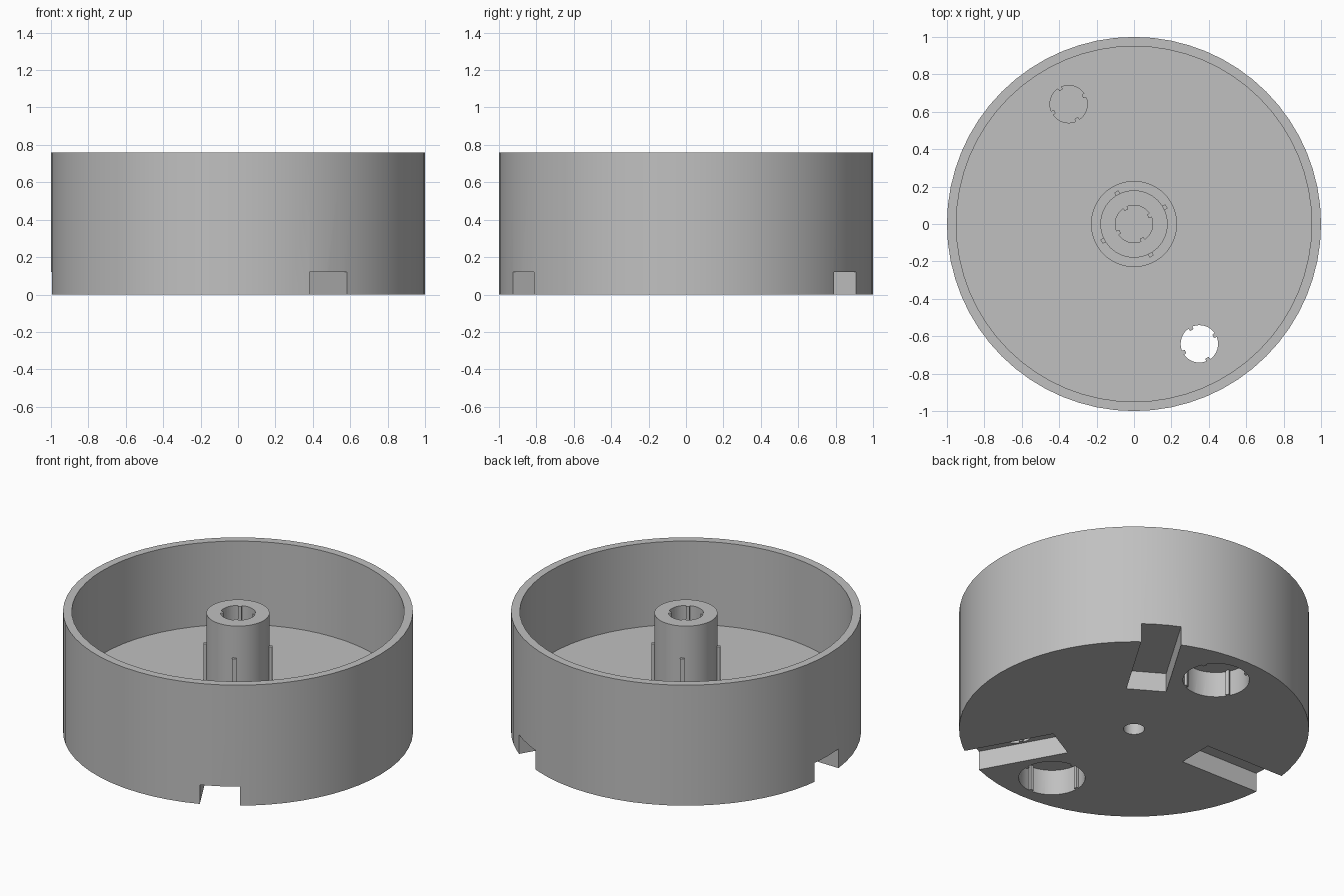
import bpy, bmesh, math
from mathutils import Matrix, Vector

cube = bpy.data.objects.get("Cube")
if cube:
    bpy.data.objects.remove(cube)

FLOOR, HEIGHT = 0.235, 0.76
TURN = 28.6          # rotation of the inner features, in degrees

grey = bpy.data.materials.new("plain_grey")
grey.use_nodes = True
colour = (0.53, 0.53, 0.53, 1)
grey.diffuse_color = colour
grey.node_tree.nodes["Principled BSDF"].inputs["Base Color"].default_value = colour


def polar(radius, degrees):
    a = math.radians(degrees)
    return Vector((radius * math.cos(a), radius * math.sin(a), 0))


def finish(name, bm):
    bmesh.ops.recalc_face_normals(bm, faces=bm.faces)
    mesh = bpy.data.meshes.new(name)
    bm.to_mesh(mesh)
    bm.free()
    mesh.materials.append(grey)
    obj = bpy.data.objects.new(name, mesh)
    bpy.context.collection.objects.link(obj)
    return obj


def lathe(name, profile, steps):
    bm = bmesh.new()
    verts = [bm.verts.new((r, 0, z)) for r, z in profile]
    edges = [bm.edges.new(pair) for pair in zip(verts, verts[1:])]
    bmesh.ops.spin(bm, geom=verts + edges, axis=(0, 0, 1), cent=(0, 0, 0),
                   angle=math.tau, steps=steps)
    bmesh.ops.remove_doubles(bm, verts=bm.verts, dist=0.0005)
    return finish(name, bm)


def prism(name, outline, z0, z1):
    bm = bmesh.new()
    face = bm.faces.new([bm.verts.new((p.x, p.y, z0)) for p in outline])
    new = bmesh.ops.extrude_face_region(bm, geom=[face])["geom"]
    top = [g for g in new if isinstance(g, bmesh.types.BMVert)]
    bmesh.ops.translate(bm, verts=top, vec=(0, 0, z1 - z0))
    return finish(name, bm)


def ribbed_circle(centre, radius, turn, rib=0.012, depth=0.015):
    """Circle outline with four small ribs standing inward."""
    half = math.degrees(rib / radius)
    points = []
    for k in range(4):
        a = turn + 90 * k
        for r, d in ((radius, -half), (radius - depth, -half),
                     (radius - depth, half), (radius, half)):
            points.append(centre + polar(r, a + d))
        span = 90 - 2 * half
        points += [centre + polar(radius, a + half + span * i / 10) for i in range(1, 10)]
    return points


def box(name, length, width, height, inner, z0, degrees):
    """Radial block starting at the inner radius."""
    bm = bmesh.new()
    bmesh.ops.create_cube(bm, size=1)
    bmesh.ops.scale(bm, vec=(length, width, height), verts=bm.verts)
    bmesh.ops.translate(bm, vec=(inner + length / 2, 0, z0 + height / 2), verts=bm.verts)
    bmesh.ops.rotate(bm, cent=(0, 0, 0), verts=bm.verts,
                     matrix=Matrix.Rotation(math.radians(degrees), 3, 'Z'))
    return finish(name, bm)


def cut(target, cutter):
    cutter.hide_render = True
    mod = target.modifiers.new("cut", 'BOOLEAN')
    mod.operation, mod.solver, mod.object = 'DIFFERENCE', 'EXACT', cutter
    bpy.context.view_layer.objects.active = target
    bpy.ops.object.modifier_apply(modifier=mod.name)
    bpy.data.objects.remove(cutter)


# Round tub with a stepped centre post and a small hole underneath
tub = lathe("tub_with_post", [
    (0, 0.2), (0.06, 0.2), (0.06, 0), (1, 0), (1, HEIGHT), (0.95, HEIGHT),
    (0.95, FLOOR), (0.23, FLOOR), (0.23, FLOOR + 0.04), (0.18, FLOOR + 0.04),
    (0.18, 0.75), (0, 0.75)], 64)

# Ribbed bore in the post and two ribbed sockets in the floor
cut(tub, prism("post_bore", ribbed_circle(Vector(), 0.1, TURN), 0.25, 1))
for side in (90, 270):
    centre = polar(0.73, TURN + side)
    cut(tub, prism("floor_socket", ribbed_circle(centre, 0.1, TURN), 0.08, 0.5))

# Two wide ribbed pockets in the underside
for side, turn in ((90, TURN), (270, 0)):
    cut(tub, prism("base_pocket", ribbed_circle(polar(0.73, side), 0.19, turn), -0.1, 0.16))

# Three radial slots through the bottom edge
for k in range(3):
    cut(tub, box("base_slot", 0.8, 0.23, 0.22, 0.45, -0.1, 59 + 120 * k))

# Four thin ribs on the outside of the post
ribs = [box("post_rib", 0.03, 0.025, 0.55 - FLOOR, 0.168, FLOOR, TURN + 90 * k)
        for k in range(4)]

bpy.ops.object.select_all(action='DESELECT')
for obj in [tub] + ribs:
    obj.select_set(True)
bpy.context.view_layer.objects.active = tub
bpy.ops.object.shade_smooth_by_angle(angle=math.radians(30))
